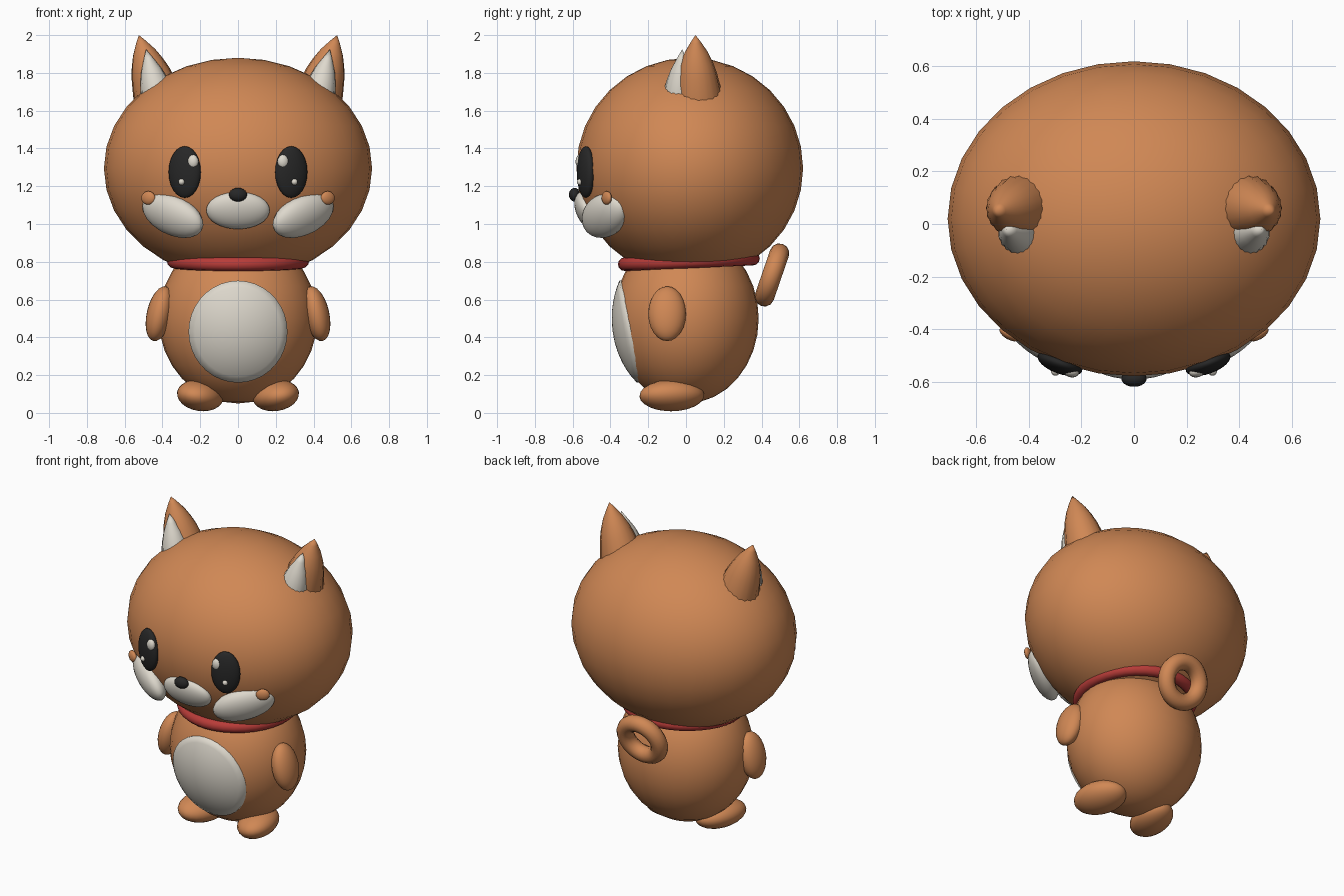
import bpy, bmesh, math
from mathutils import Vector

if "Cube" in bpy.data.objects:
    bpy.data.objects.remove(bpy.data.objects["Cube"])


def material(name, rgb):
    m = bpy.data.materials.new(name)
    m.diffuse_color = (*rgb, 1)
    m.use_nodes = True
    m.node_tree.nodes["Principled BSDF"].inputs["Base Color"].default_value = m.diffuse_color
    return m


ORANGE = material("orange fur", (0.63, 0.245, 0.09))
CREAM = material("cream fur", (0.73, 0.69, 0.61))
BLACK = material("black", (0.02, 0.02, 0.02))
RED = material("red collar", (0.48, 0.045, 0.04))


def finish(ob, name, mat):
    ob.name = name
    ob.data.materials.append(mat)
    for p in ob.data.polygons:
        p.use_smooth = True
    return ob


def from_bmesh(bm, name, mat):
    bmesh.ops.recalc_face_normals(bm, faces=bm.faces)
    me = bpy.data.meshes.new(name)
    bm.to_mesh(me)
    bm.free()
    ob = bpy.data.objects.new(name, me)
    bpy.context.collection.objects.link(ob)
    return finish(ob, name, mat)


def ellipsoid(name, mat, loc, radii, rot=(0, 0, 0), seg=32, rings=16):
    bpy.ops.mesh.primitive_uv_sphere_add(
        segments=seg, ring_count=rings, location=loc,
        rotation=[math.radians(a) for a in rot])
    ob = bpy.context.object
    ob.scale = radii
    return finish(ob, name, mat)


def pair(name, mat, loc, radii, rot=(0, 0, 0), seg=24, rings=12):
    for s, side in ((-1, "left"), (1, "right")):
        ellipsoid(f"{name}_{side}", mat, (s * loc[0], loc[1], loc[2]), radii,
                  (rot[0], s * rot[1], s * rot[2]), seg, rings)


def torus(name, mat, loc, major, minor, pitch):
    bpy.ops.mesh.primitive_torus_add(
        major_radius=major, minor_radius=minor, major_segments=36,
        minor_segments=12, location=loc, rotation=(math.radians(pitch), 0, 0))
    return finish(bpy.context.object, name, mat)


def fluted_cone(name, mat, base, tip, profile, n=40):
    """Curved cone with small ridges; profile holds (height fraction, radius)."""
    base, tip = Vector(base), Vector(tip)
    axis = tip - base
    turn = axis.to_track_quat('Z', 'Y')
    bm = bmesh.new()
    rings = []
    for t, r in profile:
        ring = []
        for i in range(n):
            a = 2 * math.pi * i / n
            k = r * (1 + (0.03 if i % 2 else -0.03) * (1 - t))
            p = Vector((k * math.cos(a), k * math.sin(a), t * axis.length))
            ring.append(bm.verts.new(base + turn @ p))
        rings.append(ring)
    for lo, hi in zip(rings, rings[1:]):
        for i in range(n):
            j = (i + 1) % n
            bm.faces.new((lo[i], lo[j], hi[j], hi[i]))
    top = bm.verts.new(tip)
    for i in range(n):
        bm.faces.new((rings[-1][i], rings[-1][(i + 1) % n], top))
    bm.faces.new(rings[0][::-1])
    return from_bmesh(bm, name, mat)


# Head and body
BODY_C, BODY_R = (0, 0, 0.5), (0.42, 0.385, 0.45)
ellipsoid("head", ORANGE, (0, 0.02, 1.295), (0.71, 0.6, 0.585))
ellipsoid("body", ORANGE, BODY_C, BODY_R)

# Belly patch: an oval disc wrapped onto the front of the body
bm = bmesh.new()
N, RINGS = 36, 8


def on_body(x, z):
    d = 1 - (x / BODY_R[0]) ** 2 - ((z - BODY_C[2]) / BODY_R[2]) ** 2
    return bm.verts.new((x, -BODY_R[1] * math.sqrt(max(d, 0)) - 0.008, z))


centre = on_body(0, 0.43)
prev = None
for k in range(1, RINGS + 1):
    f = k / RINGS
    ring = [on_body(0.262 * f * math.cos(2 * math.pi * i / N),
                    0.43 + 0.27 * f * math.sin(2 * math.pi * i / N))
            for i in range(N)]
    for i in range(N):
        j = (i + 1) % N
        if prev:
            bm.faces.new((prev[i], prev[j], ring[j], ring[i]))
        else:
            bm.faces.new((centre, ring[j], ring[i]))
    prev = ring
# skirt tucking the rim into the body
rim = [bm.verts.new(v.co + Vector((0, 0.03, 0))) for v in prev]
for i in range(N):
    j = (i + 1) % N
    bm.faces.new((prev[i], prev[j], rim[j], rim[i]))
bmesh.ops.recalc_face_normals(bm, faces=bm.faces)
belly = from_bmesh(bm, "belly_patch", CREAM)
if belly.data.polygons[0].normal.y > 0:
    belly.data.flip_normals()

# Collar and ring tail
torus("collar", RED, (0, 0.015, 0.802), 0.34, 0.036, 2.5)
torus("tail", ORANGE, (0, 0.455, 0.73), 0.122, 0.052, 71)

# Limbs
pair("arm", ORANGE, (0.415, -0.1, 0.525), (0.068, 0.1, 0.148), (0, -13, 0))
pair("foot", ORANGE, (0.2, -0.075, 0.092), (0.12, 0.175, 0.082), (0, -10, 15))

# Ears with pale inner cones
OUTER = [(0, 0.13), (0.15, 0.124), (0.29, 0.114), (0.45, 0.102),
         (0.6, 0.084), (0.75, 0.06), (0.9, 0.026)]
INNER = [(0, 0.088), (0.2, 0.084), (0.4, 0.072), (0.6, 0.054), (0.8, 0.028)]
for s, side in ((-1, "left"), (1, "right")):
    fluted_cone(f"ear_{side}", ORANGE, (s * 0.415, 0.065, 1.64),
                (s * 0.525, 0.05, 2.0), OUTER)
    fluted_cone(f"inner_ear_{side}", CREAM, (s * 0.42, -0.035, 1.65),
                (s * 0.487, -0.02, 1.925), INNER)

# Face
pair("eye", BLACK, (0.282, -0.53, 1.275), (0.09, 0.04, 0.137), (0, 0, 20))
pair("eye_glint", CREAM, (0.24, -0.562, 1.33), (0.031, 0.022, 0.037),
     (0, 0, 15), 16, 8)
pair("eye_spark", CREAM, (0.299, -0.561, 1.223), (0.017, 0.017, 0.017),
     (0, 0, 0), 16, 8)
pair("cheek", CREAM, (0.345, -0.43, 1.045), (0.193, 0.075, 0.112),
     (20, -18, 32))
pair("cheek_tuft", ORANGE, (0.475, -0.42, 1.138), (0.042, 0.02, 0.036),
     (0, 0, 30), 16, 8)
ellipsoid("muzzle", CREAM, (0, -0.525, 1.072), (0.168, 0.058, 0.104),
          (22, 0, 0))
ellipsoid("nose", BLACK, (0, -0.59, 1.155), (0.048, 0.03, 0.036),
          seg=20, rings=10)
